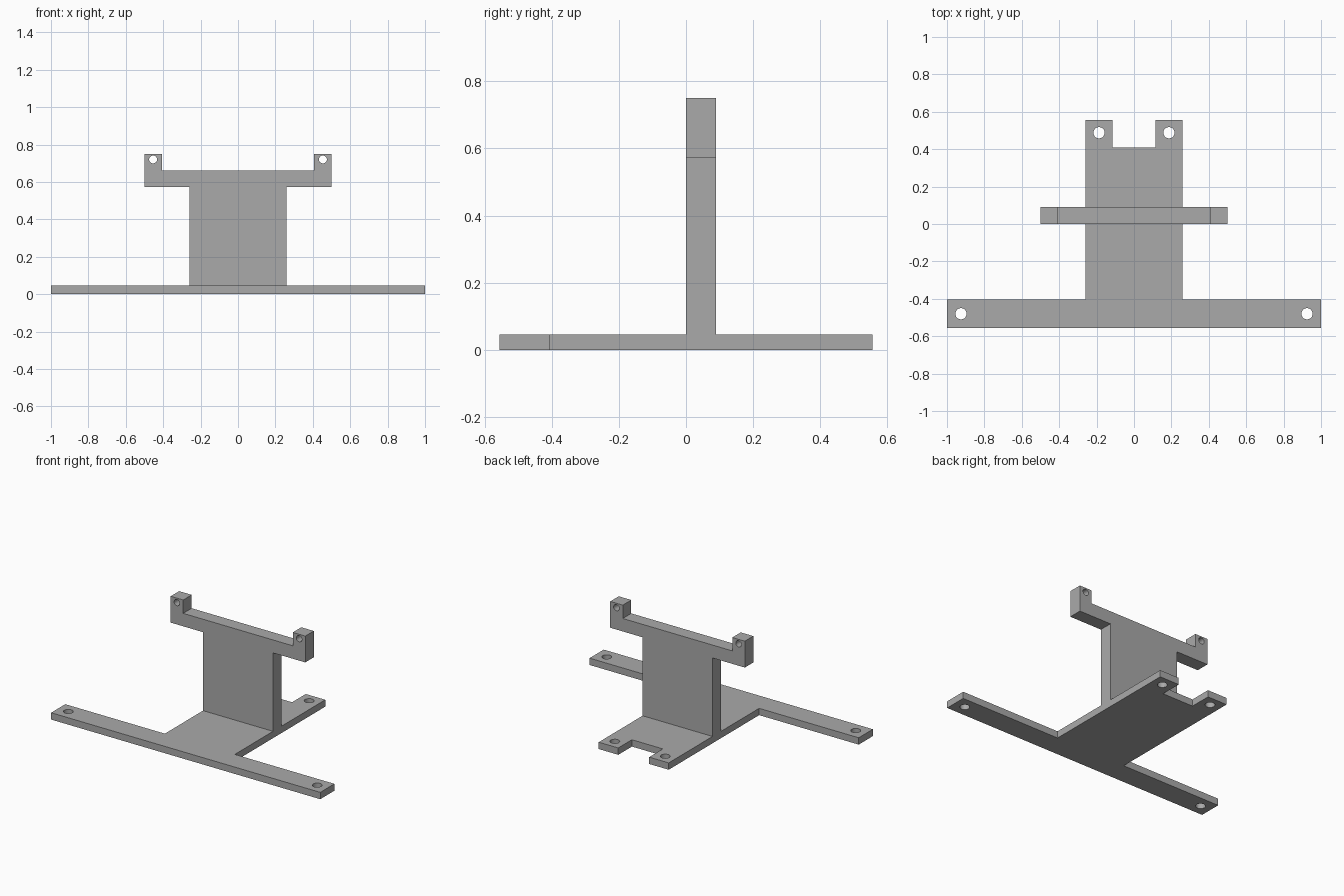
import bpy, bmesh
from math import sin, cos, tau, pi
from mathutils import Matrix

if "Cube" in bpy.data.objects:
    bpy.data.objects.remove(bpy.data.objects["Cube"])

grey = bpy.data.materials.new("plain grey")
grey.use_nodes = True
grey.diffuse_color = (0.4, 0.4, 0.4, 1)
grey.node_tree.nodes["Principled BSDF"].inputs["Base Color"].default_value = (0.4, 0.4, 0.4, 1)

THICK = 0.046   # base plate thickness
DEPTH = 0.09    # upright thickness


def add_loop(curve, points):
    spline = curve.splines.new('POLY')
    spline.points.add(len(points) - 1)
    for p, (x, y) in zip(spline.points, points):
        p.co = (x, y, 0, 1)
    spline.use_cyclic_u = True


def plate(name, half, hole_centres, radius, thickness, matrix):
    """Extrude a mirrored outline with mirrored round holes into a flat plate."""
    curve = bpy.data.curves.new(name + "_outline", 'CURVE')
    curve.dimensions = '2D'
    curve.fill_mode = 'BOTH'
    curve.extrude = thickness / 2
    add_loop(curve, half + [(-x, y) for x, y in reversed(half)])
    for cx, cy in hole_centres:
        for side in (1, -1):
            add_loop(curve, [(side * cx + radius * cos(tau * i / 32),
                              cy + radius * sin(tau * i / 32)) for i in range(32)])
    # Turn the filled outline into a clean welded mesh
    temp = bpy.data.objects.new(name + "_outline", curve)
    bpy.context.collection.objects.link(temp)
    graph = bpy.context.evaluated_depsgraph_get()
    mesh = bpy.data.meshes.new_from_object(temp.evaluated_get(graph))
    bpy.data.objects.remove(temp)
    bm = bmesh.new()
    bm.from_mesh(mesh)
    bmesh.ops.remove_doubles(bm, verts=bm.verts, dist=0.0001)
    bmesh.ops.recalc_face_normals(bm, faces=bm.faces)
    bm.transform(matrix)
    for f in bm.faces:
        f.smooth = False
        f.material_index = 0
    bm.to_mesh(mesh)
    bm.free()
    mesh.name = name
    mesh.materials.clear()
    mesh.materials.append(grey)
    obj = bpy.data.objects.new(name, mesh)
    bpy.context.collection.objects.link(obj)
    return obj


# Base: wide front bar, stem and notched rear with four screw holes
base = plate("base_plate",
             [(1, -0.555), (1, -0.405), (0.26, -0.405), (0.26, 0.555),
              (0.115, 0.555), (0.115, 0.41)],
             [(0.925, -0.48), (0.187, 0.488)], 0.03, THICK,
             Matrix.Translation((0, 0, THICK / 2)))

# Upright: web, cross arm and two raised ears with pin holes
upright = plate("upright_bracket",
                [(0.26, THICK), (0.26, 0.573), (0.5, 0.573), (0.5, 0.75),
                 (0.407, 0.75), (0.407, 0.66)],
                [(0.454, 0.72)], 0.021, DEPTH,
                Matrix.Translation((0, DEPTH / 2, 0)) @ Matrix.Rotation(pi / 2, 4, 'X'))
